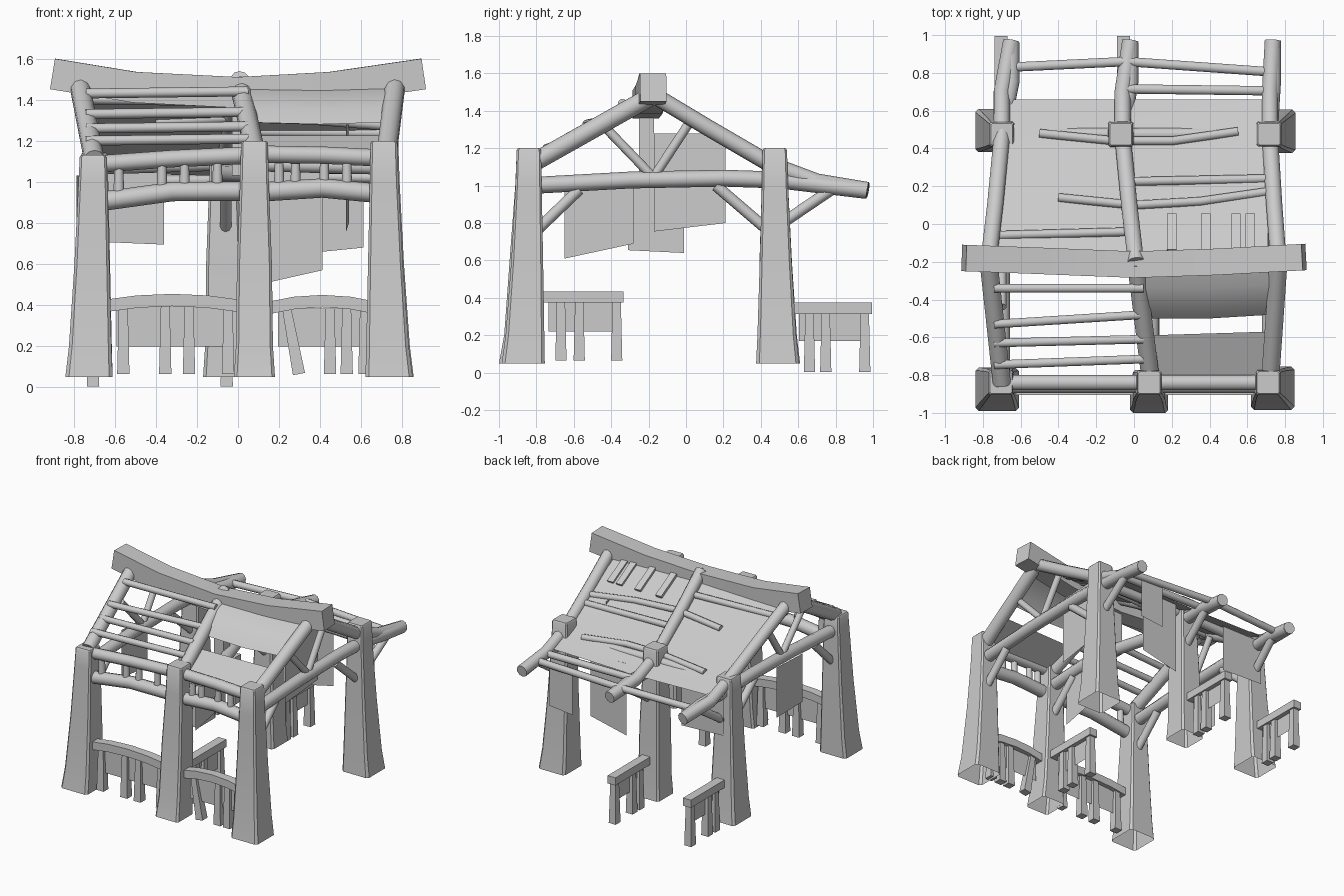
import bpy, bmesh, math
from mathutils import Vector

if "Cube" in bpy.data.objects:
    bpy.data.objects.remove(bpy.data.objects["Cube"], do_unlink=True)

grey = bpy.data.materials.new("plain_grey")
grey.use_nodes = True
grey.diffuse_color = (0.6, 0.6, 0.6, 1)
grey.node_tree.nodes["Principled BSDF"].inputs["Base Color"].default_value = (0.6, 0.6, 0.6, 1)


def finish(name, bm, angle=40):
    bmesh.ops.recalc_face_normals(bm, faces=bm.faces)
    mesh = bpy.data.meshes.new(name)
    bm.to_mesh(mesh)
    bm.free()
    mesh.materials.append(grey)
    obj = bpy.data.objects.new(name, mesh)
    bpy.context.collection.objects.link(obj)
    bpy.ops.object.select_all(action='DESELECT')
    obj.select_set(True)
    bpy.context.view_layer.objects.active = obj
    bpy.ops.object.shade_smooth_by_angle(angle=math.radians(angle))
    return obj


def skin(bm, rings, cap_start=True):
    rings = [[bm.verts.new(p) for p in ring] for ring in rings]
    n = len(rings[0])
    for a, b in zip(rings, rings[1:]):
        for i in range(n):
            bm.faces.new((a[i], a[(i + 1) % n], b[(i + 1) % n], b[i]))
    if cap_start:
        bm.faces.new(rings[0])
    bm.faces.new(rings[-1])


def beam(name, pts, w, h=None, sides=10, taper=1.0):
    """Sweep a round or square section along a path."""
    pts = [Vector(p) for p in pts]
    h = h or w
    grow = 1 / math.cos(math.pi / 4) if sides == 4 else 1
    rings = []
    for i, p in enumerate(pts):
        d = (pts[min(i + 1, len(pts) - 1)] - pts[max(i - 1, 0)]).normalized()
        ref = Vector((0, 1, 0)) if abs(d.z) > 0.9 else Vector((0, 0, 1))
        u = d.cross(ref).normalized()
        v = u.cross(d)
        s = grow * (1 + (taper - 1) * i / (len(pts) - 1))
        ring = []
        for k in range(sides):
            a = math.tau * (k + 0.5) / sides
            ring.append(p + u * math.cos(a) * w * s + v * math.sin(a) * h * s)
        rings.append(ring)
    bm = bmesh.new()
    skin(bm, rings)
    return finish(name, bm)


def sheet(name, rows):
    """Thin surface joining rows of points."""
    bm = bmesh.new()
    grid = [[bm.verts.new(p) for p in row] for row in rows]
    for a, b in zip(grid, grid[1:]):
        for i in range(len(a) - 1):
            bm.faces.new((a[i], a[i + 1], b[i + 1], b[i]))
    return finish(name, bm)


# Flared posts: bottom centre, top centre, top height
def post(name, bx, by, tx, ty, top, flare=0.115):
    rings = []
    for z, half, t in ((0.05, flare, 0), (0.2, flare * 0.9, 0.3), (0.6, 0.085, 0.7),
                       (1.0, 0.07, 0.95), (top - 0.01, 0.065, 1), (top, 0.058, 1)):
        x, y = bx + (tx - bx) * t, by + (ty - by) * t
        c = half * 0.85
        rings.append([(x + px, y + py, z) for px, py in (
            (half, -c), (half, c), (c, half), (-c, half),
            (-half, c), (-half, -c), (-c, -half), (c, -half))])
    bm = bmesh.new()
    skin(bm, rings, cap_start=False)
    finish(name, bm, 35)


post("front_right_post", -0.725, -0.875, -0.705, -0.84, 1.13)
post("front_middle_post", 0.08, -0.9, 0.08, -0.84, 1.2, 0.1)
post("front_left_post", 0.735, -0.87, 0.71, -0.84, 1.2)
post("back_right_post", -0.725, 0.495, -0.70, 0.475, 1.14)
post("back_middle_post", -0.07, 0.485, -0.07, 0.475, 1.2, 0.1)
post("back_left_post", 0.74, 0.49, 0.715, 0.475, 1.2)

# Sagging ridge beam
beam("ridge_beam", [(-0.9, -0.18, 1.525), (-0.5, -0.195, 1.46), (0, -0.215, 1.435),
                    (0.45, -0.2, 1.46), (0.9, -0.175, 1.525)], 0.07, 0.075, 4)

# Trusses: side name, x at front, ridge and back posts, x at eave
for side, xf, xr, xb, xe in (("right", -0.70, -0.77, -0.70, -0.65),
                             ("middle", 0.09, 0.01, -0.06, -0.02),
                             ("left", 0.72, 0.765, 0.72, 0.735)):
    beam(side + "_front_rafter", [(xf, -0.84, 1.11), ((xf + xr) / 2, -0.52, 1.29),
                                  (xr, -0.2, 1.47)], 0.05)
    beam(side + "_back_rafter", [(xr, -0.2, 1.5), ((xr + xb) / 2, 0.1, 1.32), (xb, 0.46, 1.11),
                                 (xb, 0.7, 1.02), (xe, 0.97, 0.975)], 0.045)
    beam(side + "_tie_beam", [(xf, -0.84, 1.0), (xf, -0.3, 1.03), (xb, 0.2, 1.04),
                              (xb, 0.5, 1.03), (xe, 0.75, 1.0), (xe, 0.96, 0.975)], 0.045)
    beam(side + "_front_brace", [(xf, -0.82, 0.74), (xf, -0.57, 0.98)], 0.03)
    beam(side + "_inner_brace", [(xb, 0.44, 0.76), (xb, 0.16, 1.0)], 0.03)
    beam(side + "_eave_brace", [(xb, 0.47, 0.77), (xe, 0.78, 0.98)], 0.03)
    if side != "middle":
        beam(side + "_front_strut", [(xf, -0.18, 1.05), (xf, -0.44, 1.32)], 0.025)
        beam(side + "_back_strut", [(xf, -0.17, 1.05), (xb, 0.02, 1.34)], 0.025)
    else:
        beam("king_post", [(xr, -0.21, 1.03), (xr, -0.21, 1.43)], 0.04, sides=4)


def back_z(y):
    if y < 0.45:
        return 1.44 - (y + 0.12) * 0.55
    return 1.127 - (y - 0.45) * 0.4


# Roof skins
sheet("back_roof", [[(-0.74, y, back_z(y)), (0.0, y, back_z(y) - 0.015), (0.71, y, back_z(y))]
                    for y in (-0.16, 0.15, 0.45, 0.66)])
sheet("front_upper_roof", [[(0.03, y, z), (0.4, y, z - 0.01), (0.73, y + 0.02, z)] for y, z in
                           ((-0.2, 1.48), (-0.34, 1.43), (-0.44, 1.36), (-0.5, 1.29))])
sheet("front_lower_roof", [[(0.06, y, z), (0.71, y + 0.02, z)] for y, z in
                           ((-0.59, 1.225), (-0.82, 1.12))])

# Roof battens
for i, (ya, yb, z) in enumerate(((-0.34, -0.34, 1.43), (-0.53, -0.48, 1.33),
                                 (-0.63, -0.61, 1.26), (-0.745, -0.715, 1.2))):
    beam(f"front_batten_{i}", [(-0.74, ya, z), (0.05, yb, z + 0.01)], 0.024)
for i, path in enumerate((((-0.02, 0.225), (0.7, 0.24)),
                          ((-0.4, 0.14), (0, 0.1), (0.35, 0.12), (0.7, 0.17)),
                          ((-0.73, -0.06), (0, -0.04)),
                          ((-0.5, 0.48), (-0.1, 0.44), (0.2, 0.44), (0.55, 0.49)))):
    beam(f"back_batten_{i}", [(x, y, back_z(y) - 0.005) for x, y in path], 0.024)
for i, x in enumerate((0.2, 0.38, 0.54, 0.615)):
    beam(f"roof_slat_{i}", [(x, -0.14, back_z(-0.14)), (x, 0.05, back_z(0.05))], 0.025, 0.012, 4)

# Eave purlins behind the back posts
beam("right_eave_purlin", [(-0.66, 0.83, 1.0), (-0.04, 0.86, 1.01)], 0.026)
beam("left_eave_purlin", [(-0.04, 0.86, 1.01), (0.73, 0.805, 1.0)], 0.026)
beam("inner_eave_purlin", [(-0.04, 0.715, 1.03), (0.73, 0.705, 1.02)], 0.026)
beam("back_beam", [(-0.7, 0.475, 1.07), (-0.07, 0.475, 1.09), (0.715, 0.475, 1.07)], 0.035)

# Front beams with short spindles between them
for side, xa, xb, za, zb in (("right", -0.70, 0.06, 1.085, 1.13), ("left", 0.1, 0.72, 1.135, 1.115)):
    xm = (xa + xb) / 2
    beam(side + "_upper_front_beam", [(xa, -0.84, za), (xm, -0.84, (za + zb) / 2 + 0.005),
                                      (xb, -0.84, zb)], 0.042)
    beam(side + "_lower_front_beam", [(xa, -0.85, za - 0.185), (xm, -0.85, (za + zb) / 2 - 0.155),
                                      (xb, -0.85, zb - 0.175)], 0.047)
for i, x in enumerate((-0.58, -0.37, -0.26, -0.1, 0.2, 0.28, 0.42, 0.53)):
    beam(f"spindle_{i}", [(x, -0.845, 0.95), (x, -0.845, 1.09)], 0.027, taper=0.85)


# Railings: a cap rail, balusters and a thin infill panel
def railing(name, start, end, top, foot, stops, panel_drop, bow=0.0, lean=0.0):
    a, b = Vector((*start, top)), Vector((*end, top))
    mid = (a + b) / 2 + Vector((0, 0, bow))
    beam(name + "_rail", [a, a.lerp(mid, 0.5) + Vector((0, 0, bow / 4)), mid,
                          b.lerp(mid, 0.5) + Vector((0, 0, bow / 4)), b], 0.034, 0.03, 4)
    for i, t in enumerate(stops):
        p = a.lerp(b, t)
        q = Vector((p.x, p.y, foot))
        if i == 0:
            p.x -= lean
        beam(f"{name}_baluster_{i}", [q, p], 0.03, 0.03, 4, 0.72)
    p, q = a.lerp(b, 0.1), a.lerp(b, stops[-1])
    drop = Vector((0, 0, panel_drop))
    sheet(name + "_panel", [[p, q], [p - drop, q - drop]])


railing("front_right", (-0.66, -0.87), (0.02, -0.87), 0.395, 0.065,
        (0.15, 0.45, 0.62, 0.9), 0.195, 0.03)
railing("front_left", (0.14, -0.87), (0.68, -0.87), 0.385, 0.065,
        (0.29, 0.57, 0.72, 0.88), 0.185, 0.035, 0.06)
railing("inner", (0.1, -0.78), (0.1, -0.335), 0.405, 0.065, (0.25, 0.47, 0.92), 0.185)
railing("back_right", (-0.705, 0.56), (-0.705, 0.995), 0.345, 0.005, (0.23, 0.43, 0.91), 0.175)
railing("back_middle", (-0.055, 0.56), (-0.055, 0.995), 0.345, 0.005, (0.23, 0.43, 0.91), 0.175)


# Hanging cloths with slanted hems
def cloth(name, a, b, top, za, zb):
    sheet(name, [[(*a, top), (*b, top)], [(*a, za), (*b, zb)]])


cloth("back_left_cloth", (0.41, 0.81), (0.61, 0.81), 1.0, 0.66, 0.68)
cloth("back_middle_cloth", (0.1, 0.59), (0.41, 0.59), 1.06, 0.5, 0.57)
cloth("back_right_cloth", (-0.72, 0.57), (-0.36, 0.57), 1.06, 0.71, 0.695)
cloth("inner_front_cloth", (0.09, -0.65), (0.09, -0.28), 1.02, 0.61, 0.69)
cloth("right_gable_cloth", (-0.785, -0.31), (-0.77, -0.01), 1.03, 0.655, 0.64)
cloth("inner_left_cloth", (0.525, -0.17), (0.54, 0.21), 1.28, 0.755, 0.8)
